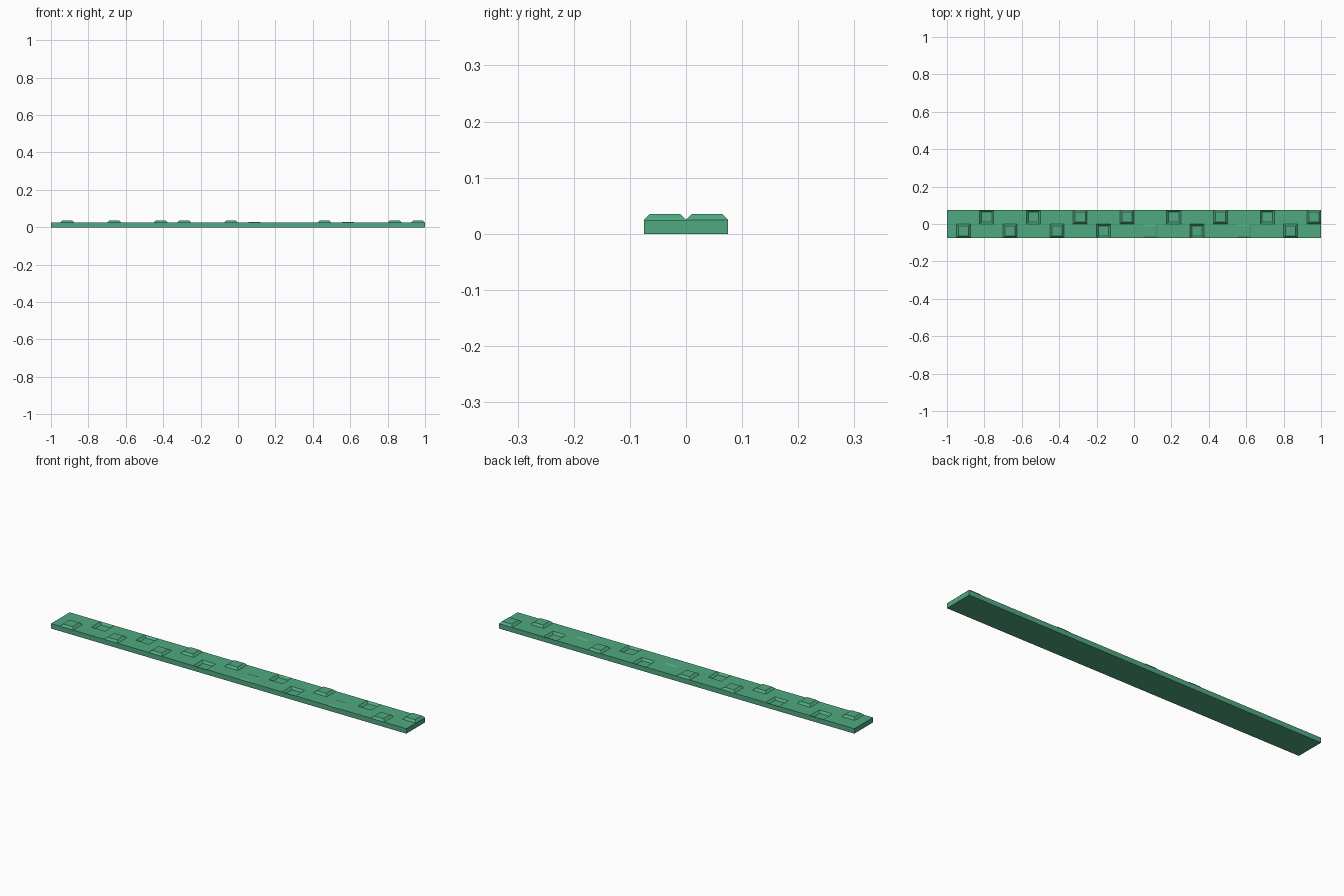
import bpy, bmesh
from mathutils import Vector

if "Cube" in bpy.data.objects:
    bpy.data.objects.remove(bpy.data.objects["Cube"])

LENGTH, WIDTH, THICK = 2.0, 0.15, 0.025
CELL, INSET, STEP = 0.075, 0.0105, 0.25

# Stud heights from left to right: raised, shallow or sunken
UP, LOW, DOWN = 0.0105, 0.004, -0.0105
rows = [
    (-0.0375, -0.9125, [UP, UP, UP, DOWN, LOW, DOWN, LOW, UP]),   # front row
    (0.0375, -0.7875, [DOWN, DOWN, UP, UP, DOWN, UP, DOWN, UP]),  # back row
]
studs = [(x0 + i * STEP, y, h) for y, x0, hs in rows for i, h in enumerate(hs)]

# Flat strip
bm = bmesh.new()
bmesh.ops.create_cube(bm, size=1)
bmesh.ops.scale(bm, vec=(LENGTH, WIDTH, THICK), verts=bm.verts)
bmesh.ops.translate(bm, vec=(0, 0, THICK / 2), verts=bm.verts)


def cut(point, normal):
    bmesh.ops.bisect_plane(bm, geom=bm.verts[:] + bm.edges[:] + bm.faces[:],
                           plane_co=point, plane_no=normal)


# Divide the strip into stud cells
cut((0, 0, 0), (0, 1, 0))
for x, y, h in studs:
    for edge in (x - CELL / 2, x + CELL / 2):
        if abs(edge) < LENGTH / 2 - 0.001:
            cut((edge, 0, 0), (1, 0, 0))

# Inset each cell with sloping sides, outward or inward
for x, y, h in studs:
    centre = Vector((x, y, THICK))
    cell = [f for f in bm.faces
            if f.normal.z > 0.9 and (f.calc_center_median() - centre).length < 0.005]
    bmesh.ops.inset_region(bm, faces=cell, thickness=INSET, depth=0, use_even_offset=True,
                           use_boundary=True)
    bmesh.ops.translate(bm, vec=(0, 0, h), verts=list({v for f in cell for v in f.verts}))

mesh = bpy.data.meshes.new("studded_strip")
bm.normal_update()
bm.to_mesh(mesh)
bm.free()
strip = bpy.data.objects.new("studded_strip", mesh)
bpy.context.collection.objects.link(strip)

# Green finish
green = bpy.data.materials.new("green")
green.diffuse_color = (0.08, 0.40, 0.22, 1)
green.use_nodes = True
green.node_tree.nodes["Principled BSDF"].inputs["Base Color"].default_value = green.diffuse_color
mesh.materials.append(green)
